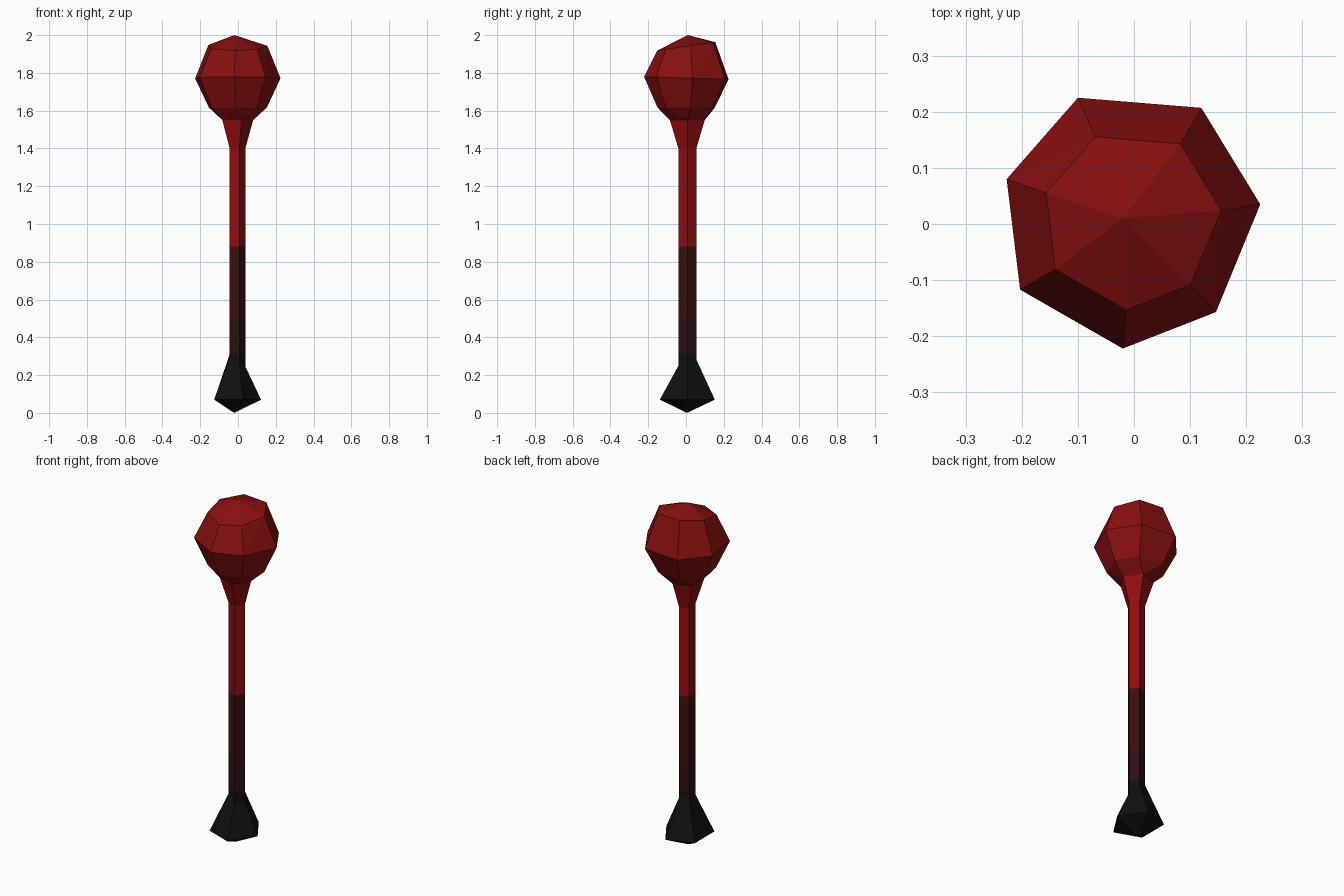
import bpy, bmesh
from math import cos, sin, tau

cube = bpy.data.objects.get("Cube")
if cube:
    bpy.data.objects.remove(cube)


def material(name, colour):
    mat = bpy.data.materials.new(name)
    mat.use_nodes = True
    mat.diffuse_color = (*colour, 1)
    bsdf = next(n for n in mat.node_tree.nodes if n.type == 'BSDF_PRINCIPLED')
    bsdf.inputs["Base Color"].default_value = (*colour, 1)
    return mat


head_red = material("deep red", (0.25, 0.005, 0.005))
shaft_red = material("bright red", (0.28, 0.004, 0.005))
dark_red = material("dark red", (0.042, 0.005, 0.005))
dusk_red = material("blackened red", (0.024, 0.005, 0.006))
black = material("black", (0.005, 0.005, 0.005))


def finish(name, bm, mats):
    bmesh.ops.recalc_face_normals(bm, faces=bm.faces)
    mesh = bpy.data.meshes.new(name)
    bm.to_mesh(mesh)
    bm.free()
    for mat in mats:
        mesh.materials.append(mat)
    obj = bpy.data.objects.new(name, mesh)
    bpy.context.collection.objects.link(obj)
    return obj


def pentagon(rx, ry, cx, z, lean=0.0):
    """Five-sided ring around the handle; lean drops the +x, -y side."""
    ring = []
    for i in range(5):
        a = tau * i / 5
        drop = lean * (cos(a) - 0.6 * sin(a))
        ring.append((cx + rx * cos(a), 0.007 + ry * sin(a), z - drop))
    return ring


def bridge(bm, lower, upper, index):
    n = len(lower)
    for i in range(n):
        j = (i + 1) % n
        bm.faces.new((lower[i], lower[j], upper[j], upper[i])).material_index = index


# Handle: pointed black foot, banded shaft and flared neck
neck_top = pentagon(0.09, 0.097, -0.01, 1.55)
rings = [
    (pentagon(0.137, 0.153, -0.015, 0.07), 0),
    (pentagon(0.046, 0.05, -0.007, 0.275, 0.03), 0),
    (pentagon(0.046, 0.05, -0.007, 0.315), 0),
    (pentagon(0.046, 0.05, -0.007, 0.50), 1),
    (pentagon(0.046, 0.05, -0.007, 0.88), 2),
    (pentagon(0.046, 0.05, -0.007, 1.40), 3),
    (neck_top, 3),
]
bm = bmesh.new()
loops = [([bm.verts.new(p) for p in pts], index) for pts, index in rings]
for (lower, _), (upper, index) in zip(loops, loops[1:]):
    bridge(bm, lower, upper, index)
tip = bm.verts.new((-0.02, 0.005, 0))
foot = loops[0][0]
for i in range(5):
    bm.faces.new((tip, foot[(i + 1) % 5], foot[i]))
finish("handle", bm, [black, dusk_red, dark_red, shaft_red])

# Head: seven-sided faceted ball that narrows onto the neck
outline = [(0.225, 0.035), (0.12, 0.207), (-0.10, 0.225), (-0.227, 0.08),
           (-0.203, -0.117), (-0.02, -0.222), (0.146, -0.157)]
bm = bmesh.new()
bm.verts.new((-0.02, 0.01, 2.0))
for scale, z, slope in [(0.69, 1.94, 0.1), (1.0, 1.773, -0.03), (0.68, 1.617, 0)]:
    for x, y in outline:
        bm.verts.new((x * scale, y * scale, z + slope * y))
for p in neck_top:
    bm.verts.new(p)
bmesh.ops.convex_hull(bm, input=bm.verts[:])
bmesh.ops.dissolve_limit(bm, angle_limit=0.06, verts=bm.verts[:], edges=bm.edges[:])
finish("head", bm, [head_red])
